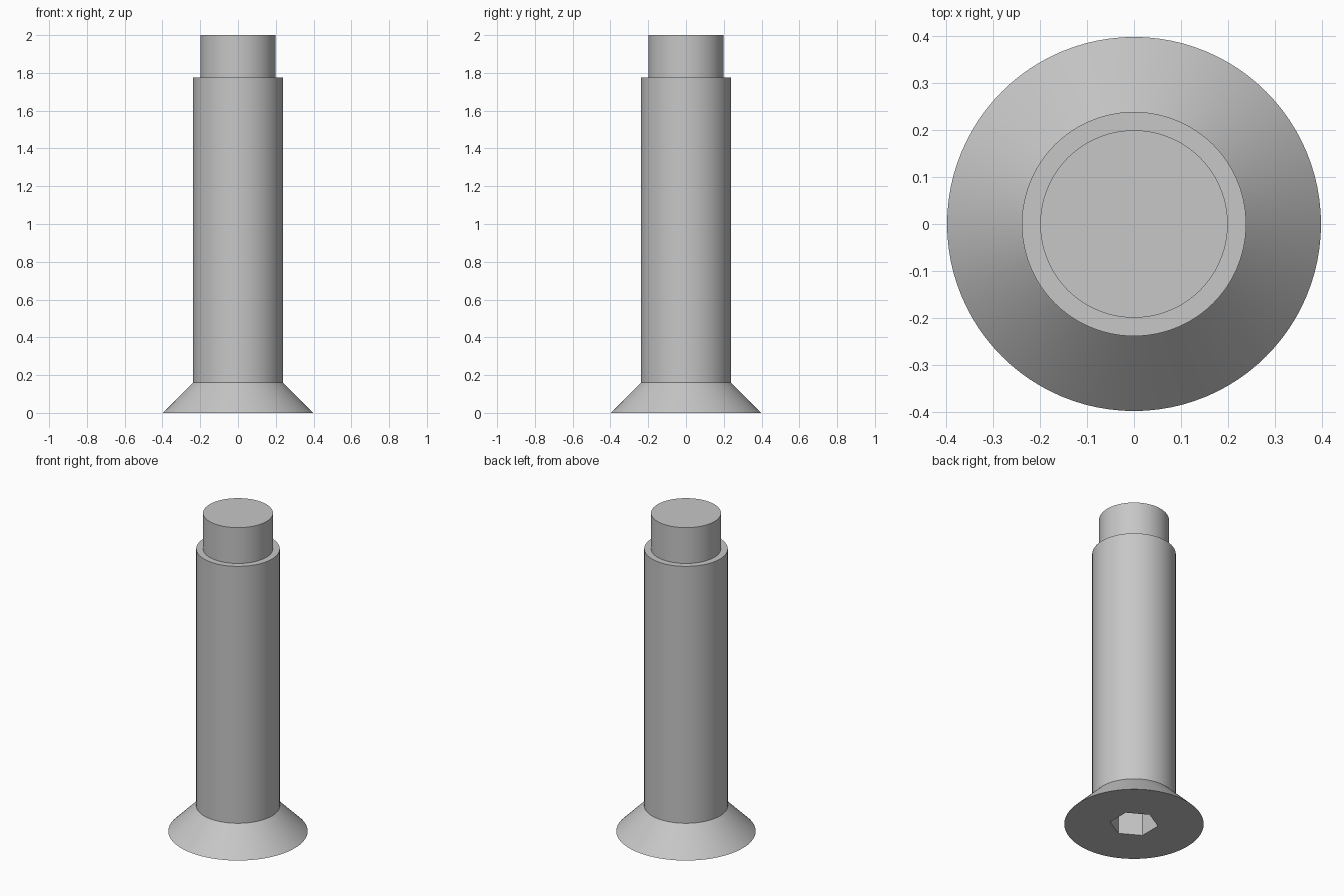
import bpy
import bmesh
import math

cube = bpy.data.objects.get("Cube")
if cube:
    bpy.data.objects.remove(cube, do_unlink=True)

HEAD_R, SHAFT_R, PIN_R = 0.397, 0.238, 0.199
HEAD_TOP, SHAFT_TOP, PIN_TOP = 0.16, 1.775, 2.0
SOCKET_R, SOCKET_DEPTH = 0.138, 0.18

# Plain grey metal
steel = bpy.data.materials.new("grey_steel")
steel.use_nodes = True
colour = (0.57, 0.57, 0.57, 1.0)
steel.diffuse_color = colour
steel.node_tree.nodes["Principled BSDF"].inputs["Base Color"].default_value = colour


def lathe(name, profile, sides, start=0.0):
    """Turn a (radius, height) profile around z and cap both ends."""
    bm = bmesh.new()
    rings = []
    for r, z in profile:
        angles = [start + 2 * math.pi * i / sides for i in range(sides)]
        rings.append([bm.verts.new((r * math.cos(a), r * math.sin(a), z)) for a in angles])
    for low, high in zip(rings, rings[1:]):
        for i in range(sides):
            j = (i + 1) % sides
            bm.faces.new((low[i], low[j], high[j], high[i]))
    bm.faces.new(rings[0][::-1])
    bm.faces.new(rings[-1])
    mesh = bpy.data.meshes.new(name)
    bm.to_mesh(mesh)
    bm.free()
    mesh.materials.append(steel)
    obj = bpy.data.objects.new(name, mesh)
    bpy.context.collection.objects.link(obj)
    return obj


# Countersunk head, shaft and reduced end pin in one turned body
body = lathe("screw_body", [
    (HEAD_R, 0), (SHAFT_R, HEAD_TOP), (SHAFT_R, SHAFT_TOP),
    (PIN_R, SHAFT_TOP), (PIN_R, PIN_TOP)], 96)

# Hexagonal socket cut into the underside of the head
cutter = lathe("socket_cutter", [(SOCKET_R, -0.1), (SOCKET_R, SOCKET_DEPTH)], 6, math.pi / 6)
cutter.hide_render = True
cut = body.modifiers.new("hex_socket", "BOOLEAN")
cut.operation = "DIFFERENCE"
cut.solver = "EXACT"
cut.object = cutter

bpy.ops.object.select_all(action="DESELECT")
body.select_set(True)
bpy.context.view_layer.objects.active = body
bpy.ops.object.modifier_apply(modifier=cut.name)
bpy.data.objects.remove(cutter, do_unlink=True)

# Smooth round walls, crisp rims
bpy.ops.object.shade_smooth_by_angle(angle=math.radians(30))
